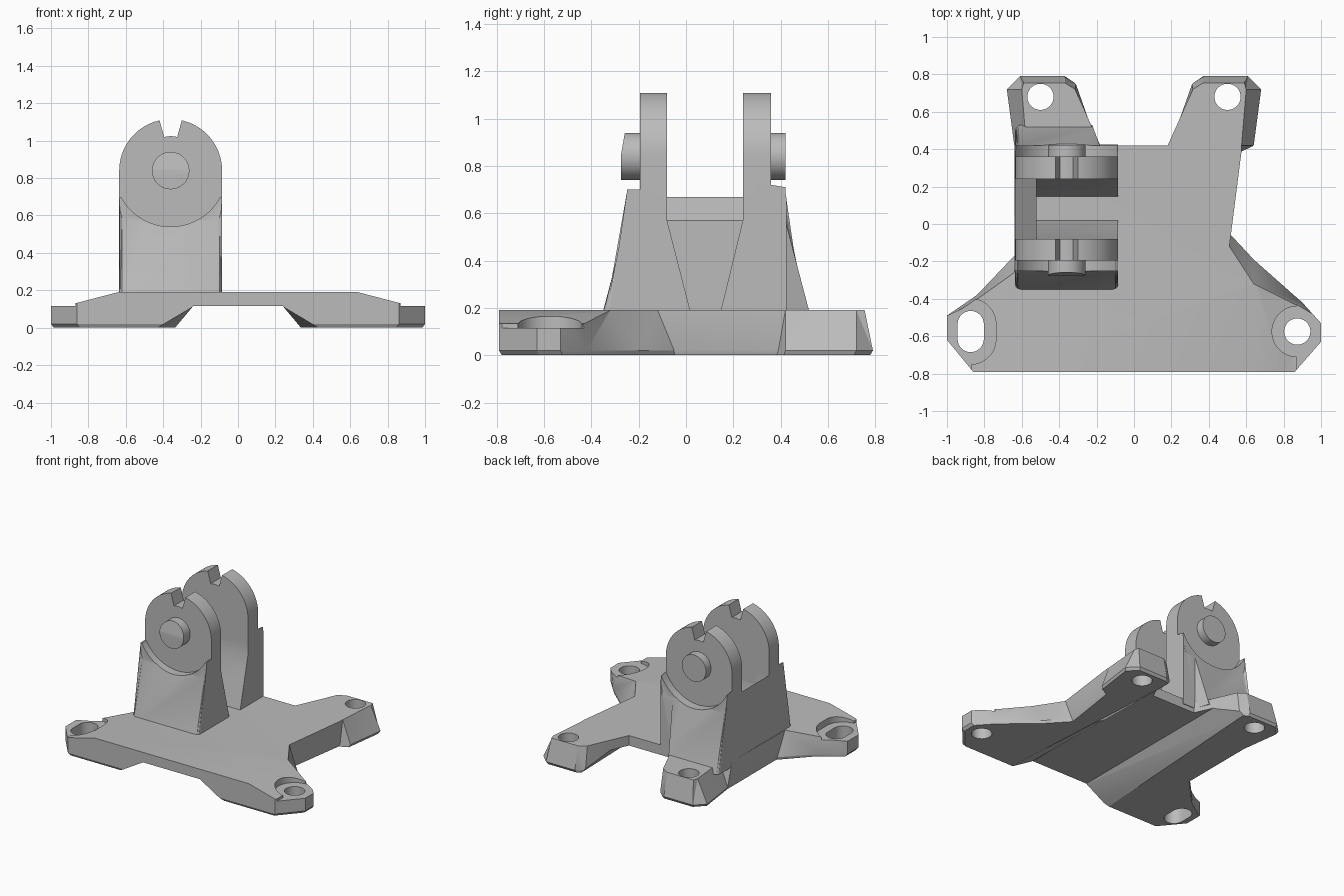
import bpy, bmesh
from math import sin, cos, pi

if "Cube" in bpy.data.objects:
    bpy.data.objects.remove(bpy.data.objects["Cube"], do_unlink=True)

grey = bpy.data.materials.new("plain_grey")
grey.use_nodes = True
COLOUR = (0.5, 0.5, 0.5, 1)
grey.diffuse_color = COLOUR
grey.node_tree.nodes["Principled BSDF"].inputs["Base Color"].default_value = COLOUR


def loft(name, rings, soften=None):
    """Closed solid through matching rings of 3D points."""
    bm = bmesh.new()
    loops = [[bm.verts.new(p) for p in ring] for ring in rings]
    n = len(loops[0])
    bm.faces.new(loops[0])
    bm.faces.new(loops[-1])
    for a, b in zip(loops, loops[1:]):
        for i in range(n):
            j = (i + 1) % n
            bm.faces.new((a[i], a[j], b[j], b[i]))
    if soften:
        edges = [e for e in bm.edges if soften(e.verts[0].co, e.verts[1].co)]
        bmesh.ops.bevel(bm, geom=edges, offset=0.03, segments=3,
                        profile=0.5, affect='EDGES')
    bmesh.ops.triangulate(bm, faces=[f for f in bm.faces if len(f.verts) == 4])
    bmesh.ops.recalc_face_normals(bm, faces=bm.faces)
    mesh = bpy.data.meshes.new(name)
    bm.to_mesh(mesh)
    bm.free()
    mesh.materials.append(grey)
    ob = bpy.data.objects.new(name, mesh)
    bpy.context.collection.objects.link(ob)
    return ob


def prism(name, axis, points, lo, hi, soften=None):
    """Extrude a 2D profile along one axis."""
    def place(p, t):
        p = list(p)
        p.insert("xyz".index(axis), t)
        return p
    return loft(name, [[place(p, t) for p in points] for t in (lo, hi)], soften)


def rect(a, b, c, d):
    return [(a, c), (b, c), (b, d), (a, d)]


def slot(cx, cy, r, half=0, n=48):
    """Circle, stretched along the second axis by half."""
    pts = []
    for i in range(n):
        t = 2 * pi * (i + 0.5) / n
        s = sin(t)
        pts.append((cx + r * cos(t), cy + r * s + (half if s > 0 else -half)))
    return pts


def activate(ob):
    bpy.ops.object.select_all(action='DESELECT')
    ob.select_set(True)
    bpy.context.view_layer.objects.active = ob


def cut(ob, cutter):
    cutter.hide_render = True
    mod = ob.modifiers.new("cut", 'BOOLEAN')
    mod.operation = 'DIFFERENCE'
    mod.solver = 'EXACT'
    mod.object = cutter
    activate(ob)
    bpy.ops.object.modifier_apply(modifier=mod.name)
    bpy.data.objects.remove(cutter, do_unlink=True)


def finish(ob):
    activate(ob)
    bpy.ops.object.shade_smooth_by_angle(angle=0.5)


# Base plate outline: foot x, y then top x, y
TOP = 0.19
rear_leg = [(.64, .42, .575, .42), (.68, .72, .6, .72), (.61, .79, .59, .755),
            (.37, .79, .37, .755), (.31, .75, .315, .72), (.18, .42, .18, .42)]
right_side = [(.86, -.79, .86, -.79), (1, -.63, 1, -.63), (1, -.53, 1, -.53),
              (.9, -.42, .83, -.43), (.64, -.19, .64, -.32),
              (.51, -.05, .51, -.12), (.575, .39, .575, .39)]
left_side = [(-.64, .36, -.635, .36), (-.64, -.17, -.64, -.26),
             (-.84, -.38, -.85, -.42), (-1, -.49, -1, -.49),
             (-1, -.62, -1, -.62), (-.86, -.79, -.86, -.79)]
mirrored = [(-a, b, -c, d) for a, b, c, d in reversed(rear_leg)]
outline = right_side + rear_leg + mirrored + left_side
base = loft("base_plate", [
    [(a * .985, b * .985, 0) for a, b, c, d in outline],
    [(a, b, .02) for a, b, c, d in outline],
    [(c, d, TOP) for a, b, c, d in outline]])

# Channel under the plate, slightly narrower at the rear
def channel(y, foot):
    return [(-foot, y, -.01), (-.24, y, .115), (.24, y, .115), (foot, y, -.01)]

cut(base, loft("channel_cutter", [channel(-.85, .45), channel(.85, .345)]))

# Front arms: sloped top, recessed seat and screw hole; rear legs: screw hole
for s, half in ((1, 0), (-1, .04)):
    slope = [(s * x, z) for x, z in
             ((.602, .2), (.86, .133), (1.2, .133), (1.2, .3), (.602, .3))]
    cut(base, prism("slope_cutter", "y", slope, -1, -.1))
    cx = s * .873
    cut(base, prism("seat_cutter", "z", slot(cx, -.575, .135, half), .115, .4))
    edge = [(s * x, y) for x, y in rect(.87, 1.2, -1, -.3)]
    cut(base, prism("edge_cutter", "z", edge, .115, .4))
    cut(base, prism("hole_cutter", "z", slot(cx, -.575, .07, half), -.1, .4))
    cut(base, prism("hole_cutter", "z", slot(s * .5, .68, .07), -.1, .4))
finish(base)

# Tower: flared front and back, saddle between the ears
X0, X1, CX, CZ = -.635, -.085, -.36, .84
tower_side = [(-.36, .15), (.53, .15), (.42, .57), (.42, .71), (.3, .73),
              (.3, .67), (-.14, .67), (-.14, .7), (-.25, .7), (-.25, .57)]
tower = prism("tower", "x", tower_side, X0, X1,
              lambda a, b: abs(a.x - b.x) < .01 and abs(a.z - b.z) > .3)

# Wedge pocket open to one side, with a sloped rear lip
pocket = [(.02, .18), (-.08, .57), (-.08, .9), (.24, .9), (.24, .57), (.145, .18)]
cut(tower, prism("pocket_cutter", "x", pocket, -.52, .1))
lip = [(-.52, .57), (-.647, .68), (-.647, .9), (.1, .9), (.1, .57)]
cut(tower, prism("lip_cutter", "y", lip, -.08, .24))

# Round clearances behind the ears, and trim to the rear leg edge
for lo, hi in ((-1, -.195), (.36, 1)):
    cut(tower, prism("round_cutter", "y", slot(CX, CZ, .3, n=64), lo, hi))
trim = [(-.185, .425), (-.3, .74), (.1, .74), (.1, .425)]
cut(tower, prism("trim_cutter", "z", trim, 0, 1))
finish(tower)

# Notched ears with pins on their outer faces
arc = [(CX + .275 * cos(pi * i / 40), CZ + .275 * sin(pi * i / 40))
       for i in range(41)]
ear_shape = arc + [(X0, .5), (X1, .5)]
notch = [(CX + x, z) for x, z in
         ((-.085, 1.2), (-.035, 1.02), (0, 1.025), (.035, 1.02), (.085, 1.2))]
for side, lo, hi, pin_lo, pin_hi in (("front", -.195, -.08, -.275, -.15),
                                     ("rear", .24, .36, .3, .42)):
    ear = prism(side + "_ear", "y", ear_shape, lo, hi)
    cut(ear, prism("notch_cutter", "y", notch, -1, 1))
    finish(ear)
    pin = prism(side + "_pin", "y", slot(CX, CZ, .1), pin_lo, pin_hi)
    if side == "front":
        ramp = [(-.276, CZ), (-.255, .96), (-.4, .96), (-.4, CZ)]
        cut(pin, prism("ramp_cutter", "x", ramp, -1, 1))
    finish(pin)
